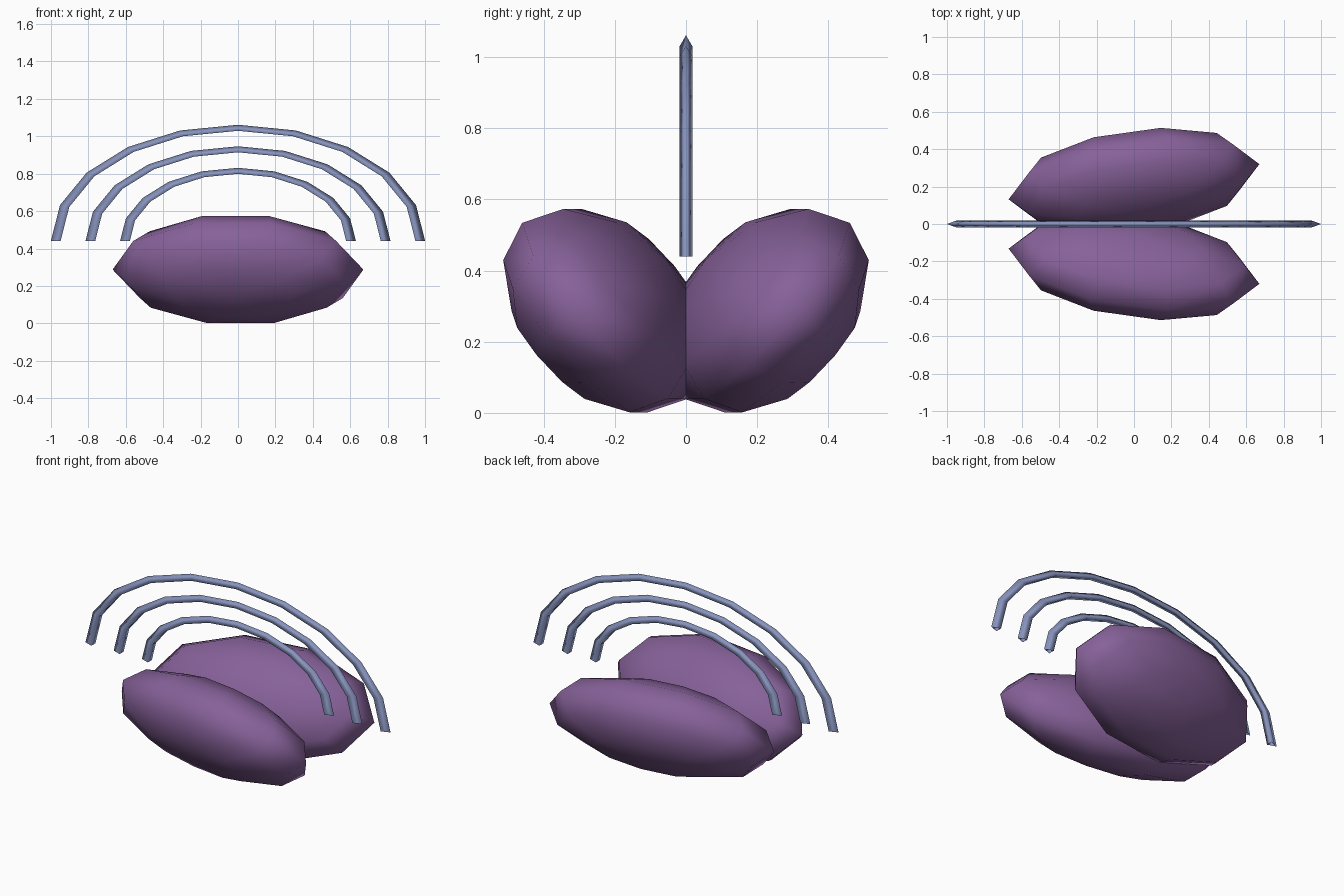
import bpy, bmesh
from math import radians, sin, cos, pi
from mathutils import Matrix, Vector

cube = bpy.data.objects.get("Cube")
if cube:
    bpy.data.objects.remove(cube)


def material(name, rgb):
    mat = bpy.data.materials.new(name)
    mat.use_nodes = True
    mat.diffuse_color = (*rgb, 1)
    mat.node_tree.nodes["Principled BSDF"].inputs["Base Color"].default_value = (*rgb, 1)
    return mat


def add_object(name, bm, mat):
    bmesh.ops.recalc_face_normals(bm, faces=bm.faces)
    for face in bm.faces:
        face.smooth = True
    mesh = bpy.data.meshes.new(name)
    bm.to_mesh(mesh)
    bm.free()
    mesh.materials.append(mat)
    obj = bpy.data.objects.new(name, mesh)
    bpy.context.collection.objects.link(obj)
    return obj


purple = material("soft_purple", (0.24, 0.12, 0.32))
blue = material("slate_blue", (0.25, 0.30, 0.52))


# Two tilted, flattened lobes, mirrored front to back
def lobe(name, side):
    bm = bmesh.new()
    bmesh.ops.create_uvsphere(bm, u_segments=10, v_segments=6, radius=1)
    place = (Matrix.Diagonal((1, side, 1, 1))
             @ Matrix.Translation((0, 0.226, 0.2875))
             @ Matrix.Rotation(radians(8), 4, 'Z')
             @ Matrix.Rotation(radians(50), 4, 'X')
             @ Matrix.Diagonal((0.677, 0.339, 0.224, 1))
             @ Matrix.Rotation(radians(90), 4, 'Z'))
    bm.transform(place)
    add_object(name, bm, purple)


lobe("back_lobe", 1)
lobe("front_lobe", -1)


# Half-ring tube with a triangular section, widened sideways
def arch(name, radius, tube=0.0215, steps=10, sides=3, stretch=1.61, base=0.44):
    bm = bmesh.new()
    rings = []
    for i in range(steps + 1):
        a = pi * i / steps
        ring = []
        for j in range(sides):
            t = 2 * pi * j / sides
            r = radius + tube * cos(t)
            ring.append(bm.verts.new(Vector((stretch * r * cos(a), tube * sin(t), base + r * sin(a)))))
        rings.append(ring)
    for r0, r1 in zip(rings, rings[1:]):
        for j in range(sides):
            k = (j + 1) % sides
            bm.faces.new((r0[j], r0[k], r1[k], r1[j]))
    add_object(name, bm, blue)


for name, radius in (("outer_arch", 0.6), ("middle_arch", 0.485), ("inner_arch", 0.37)):
    arch(name, radius)
